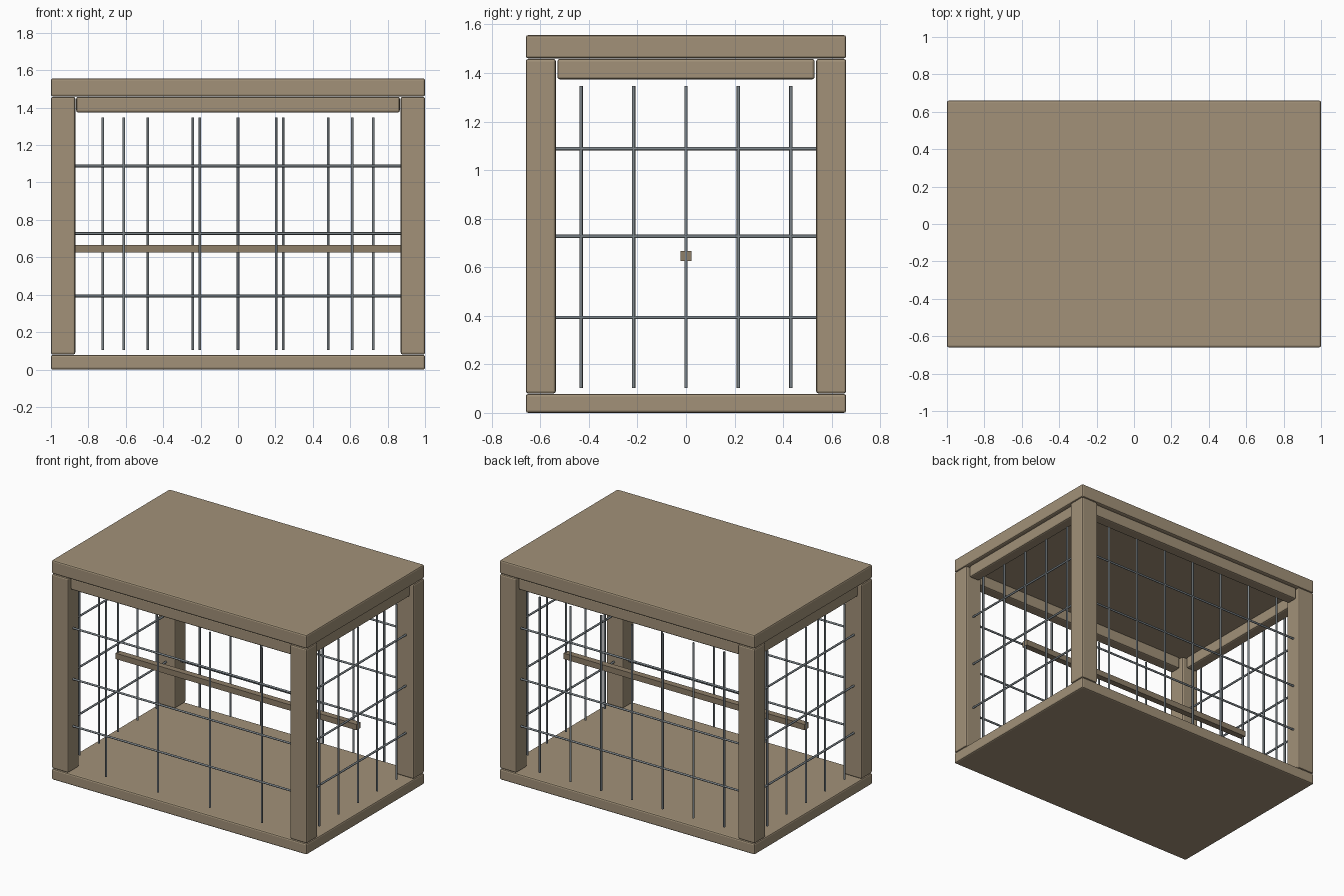
import bpy
import math

if "Cube" in bpy.data.objects:
    bpy.data.objects.remove(bpy.data.objects["Cube"])


def material(name, color):
    m = bpy.data.materials.new(name)
    m.diffuse_color = (*color, 1)
    m.use_nodes = True
    m.node_tree.nodes["Principled BSDF"].inputs["Base Color"].default_value = m.diffuse_color
    return m


WOOD = material("wood", (0.36, 0.285, 0.19))
DARK = material("dark_wood", (0.27, 0.21, 0.14))
STEEL = material("steel", (0.20, 0.23, 0.25))


def box(name, lo, hi, mat=WOOD, bevel=0.01):
    bpy.ops.mesh.primitive_cube_add(size=1, location=[(a + b) / 2 for a, b in zip(lo, hi)])
    ob = bpy.context.object
    ob.name = name
    ob.scale = [b - a for a, b in zip(lo, hi)]
    bpy.ops.object.transform_apply(location=False, rotation=False, scale=True)
    ob.data.materials.append(mat)
    if bevel:
        mod = ob.modifiers.new("bevel", 'BEVEL')
        mod.width = bevel
        mod.segments = 2
    return ob


def bar(name, center, length, axis):
    rot = {'X': (0, math.pi / 2, 0), 'Y': (math.pi / 2, 0, 0), 'Z': (0, 0, 0)}[axis]
    bpy.ops.mesh.primitive_cylinder_add(vertices=8, radius=0.007, depth=length,
                                        location=center, rotation=rot)
    ob = bpy.context.object
    ob.name = name
    ob.data.materials.append(STEEL)
    bpy.ops.object.shade_smooth_by_angle(angle=math.radians(50))


# Floor and roof slabs
box("floor", (-1, -0.66, 0), (1, 0.66, 0.078))
box("roof", (-1, -0.66, 1.46), (1, 0.66, 1.556))

# Corner posts
for sx in (-1, 1):
    for sy in (-1, 1):
        x, y = sx * 0.935, sy * 0.598
        box("corner_post", (x - 0.065, y - 0.062, 0.08), (x + 0.065, y + 0.062, 1.458))

# Rails under the roof
for s in (-1, 1):
    box("long_rail", (-0.865, s * 0.6 - 0.04, 1.374), (0.865, s * 0.6 + 0.04, 1.458))
    box("short_rail", (s * 0.938 - 0.04, -0.53, 1.374), (s * 0.938 + 0.04, 0.53, 1.458))

# Upright bars: four in front, seven at the back, five on each side
MID, HEIGHT = 0.725, 1.243
for i in range(4):
    bar("front_bar", ((i - 1.5) * 0.407, -0.605, MID), HEIGHT, 'Z')
for i in range(-3, 4):
    bar("back_bar", (i * 0.241, 0.605, MID), HEIGHT, 'Z')
for s in (-1, 1):
    for i in range(-2, 3):
        bar("side_bar", (s * 0.94, i * 0.216, MID), HEIGHT, 'Z')

# Horizontal bars on all four sides
for z in (0.393, 0.727, 1.088):
    for s in (-1, 1):
        bar("long_cross_bar", (0, s * 0.605, z), 1.76, 'X')
        bar("side_cross_bar", (s * 0.94, 0, z), 1.1, 'Y')

# Perch through the middle
box("perch", (-0.945, -0.022, 0.626), (0.945, 0.022, 0.667), DARK, 0)
